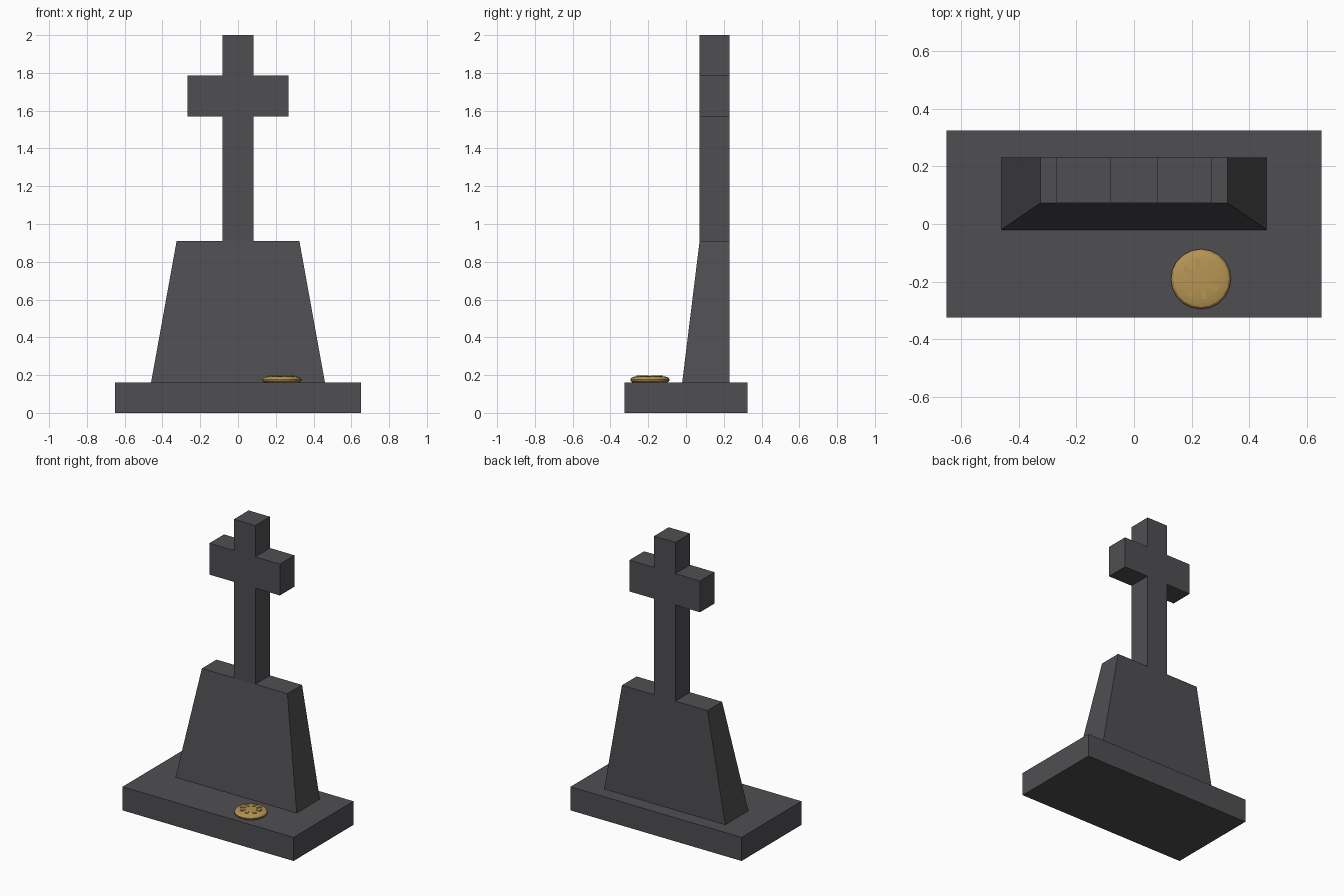
import bpy, bmesh, math
from mathutils import Vector

if "Cube" in bpy.data.objects:
    bpy.data.objects.remove(bpy.data.objects["Cube"])


def material(name, rgb):
    m = bpy.data.materials.new(name)
    m.diffuse_color = (*rgb, 1)
    m.use_nodes = True
    m.node_tree.nodes["Principled BSDF"].inputs["Base Color"].default_value = m.diffuse_color
    return m


STONE = material("dark_stone", (0.078, 0.076, 0.083))
GOLD = material("gold", (0.47, 0.30, 0.09))


def loft(bm, rings):
    """Closed solid through rings of equal point count, listed bottom up."""
    loops = [[bm.verts.new(p) for p in ring] for ring in rings]
    n = len(loops[0])
    for a, b in zip(loops, loops[1:]):
        for i in range(n):
            j = (i + 1) % n
            bm.faces.new((a[i], a[j], b[j], b[i]))
    bm.faces.new(loops[0][::-1])
    bm.faces.new(loops[-1])


def finish(bm, name, mat):
    bmesh.ops.recalc_face_normals(bm, faces=bm.faces)
    mesh = bpy.data.meshes.new(name)
    bm.to_mesh(mesh)
    bm.free()
    mesh.materials.append(mat)
    ob = bpy.data.objects.new(name, mesh)
    bpy.context.collection.objects.link(ob)
    return ob


def rect(x, y0, y1, z):
    return [(-x, y0, z), (x, y0, z), (x, y1, z), (-x, y1, z)]


# Base slab
bm = bmesh.new()
loft(bm, [rect(0.65, -0.325, 0.325, 0), rect(0.65, -0.325, 0.325, 0.162)])
finish(bm, "base_slab", STONE)

# Tapered headstone with an upright back
bm = bmesh.new()
loft(bm, [rect(0.46, -0.02, 0.231, 0.162), rect(0.325, 0.072, 0.231, 0.91)])
finish(bm, "headstone", STONE)

# Cross, one outline extruded in depth
half = [(0.081, 0.91), (0.081, 1.57), (0.268, 1.57),
        (0.268, 1.785), (0.081, 1.785), (0.081, 2.0)]
outline = half + [(-x, z) for x, z in reversed(half)]
bm = bmesh.new()
loft(bm, [[(x, y, z) for x, z in outline] for y in (0.072, 0.231)])
finish(bm, "cross", STONE)

# Round gold ornament lying on the base
CENTRE = Vector((0.232, -0.191, 0.162))
SIDES = 20
profile = [(0.094, 0), (0.103, 0.008), (0.104, 0.016), (0.097, 0.025),
           (0.08, 0.031), (0.03, 0.033)]


def polar(r, a, z):
    return CENTRE + Vector((r * math.cos(a), r * math.sin(a), z))


bm = bmesh.new()
loft(bm, [[polar(r, math.tau * i / SIDES, z) for i in range(SIDES)]
          for r, z in profile])
disc = finish(bm, "gold_ornament", GOLD)
disc.data.shade_smooth()
disc.data.set_sharp_from_angle(angle=math.radians(30))

# Ring of eight small raised wedges
bm = bmesh.new()
for k in range(8):
    a = math.radians(11 + 45 * k)
    loft(bm, [[polar(r, a + s, z) for r, s in
               ((0.037, -0.13), (0.07, -0.15), (0.07, 0.15), (0.037, 0.13))]
              for z in (0.028, 0.036)])
finish(bm, "ornament_wedges", GOLD)
